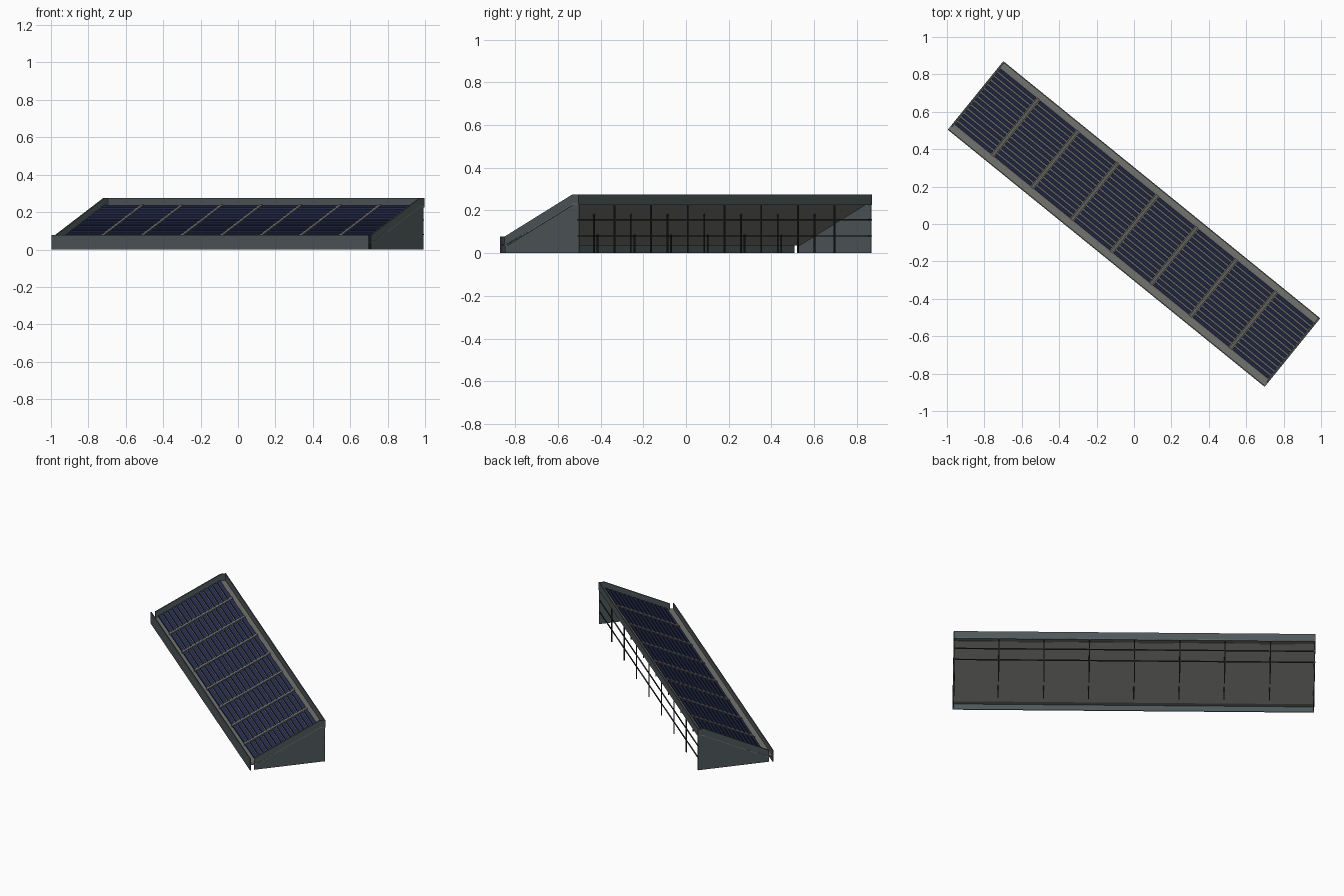
import bpy, bmesh, math
from mathutils import Matrix

if "Cube" in bpy.data.objects:
    bpy.data.objects.remove(bpy.data.objects["Cube"], do_unlink=True)

TURN = Matrix.Rotation(math.radians(-39.05), 4, 'Z')
HALF_L, HALF_W = 1.091, 0.236      # half length and half depth of the rack
BAYS = 8
BAY = 2 * HALF_L / BAYS
V0, Z0, V1, Z1 = -0.195, 0.04, 0.2, 0.23   # sloping deck, low and high edge


def material(name, rgb):
    mat = bpy.data.materials.new(name)
    mat.use_nodes = True
    mat.diffuse_color = (*rgb, 1)
    mat.node_tree.nodes["Principled BSDF"].inputs["Base Color"].default_value = (*rgb, 1)
    return mat


slate = material("slate metal", (0.08, 0.097, 0.104))
grey = material("warm grey metal", (0.17, 0.17, 0.155))
navy = material("navy cells", (0.02, 0.027, 0.075))
dark = material("dark rod", (0.025, 0.027, 0.028))


def prism(bm, profile, u0, u1):
    """Extrude a (depth, height) profile along the rack's length."""
    a = [bm.verts.new((u0, v, z)) for v, z in profile]
    b = [bm.verts.new((u1, v, z)) for v, z in profile]
    bm.faces.new(a)
    bm.faces.new(b[::-1])
    for i in range(len(a)):
        j = (i + 1) % len(a)
        bm.faces.new((a[j], a[i], b[i], b[j]))


def part(name, mat, pieces):
    bm = bmesh.new()
    for piece in pieces:
        prism(bm, *piece)
    bmesh.ops.recalc_face_normals(bm, faces=bm.faces)
    bm.transform(TURN)
    mesh = bpy.data.meshes.new(name)
    bm.to_mesh(mesh)
    bm.free()
    mesh.materials.append(mat)
    obj = bpy.data.objects.new(name, mesh)
    bpy.context.collection.objects.link(obj)


def rect(v0, v1, z0, z1):
    return [(v0, z0), (v1, z0), (v1, z1), (v0, z1)]


def deck_height(v):
    return Z0 + (v - V0) * (Z1 - Z0) / (V1 - V0)


def slope_strip(t0, t1, low, high):
    """Profile lying on the deck between fractions t0 and t1 of its depth."""
    va, vb = V0 + t0 * (V1 - V0), V0 + t1 * (V1 - V0)
    za, zb = deck_height(va), deck_height(vb)
    return [(va, za + low), (vb, zb + low), (vb, zb + high), (va, za + high)]


# Front and back edge plates
part("front_plate", slate, [(rect(-HALF_W, -HALF_W + 0.006, 0, 0.077), -HALF_L, HALF_L)])
part("back_plate", slate, [(rect(HALF_W - 0.006, HALF_W, 0.225, 0.275), -HALF_L, HALF_L)])

# Flat gutter floors along the low and high edges
part("front_gutter", grey, [(rect(-HALF_W, V0, 0.036, 0.041), -HALF_L, HALF_L)])
part("back_gutter", grey, [(rect(V1, HALF_W, 0.227, 0.232), -HALF_L, HALF_L)])

# Sloping deck and the bars between bays
part("deck", grey, [(slope_strip(0, 1, -0.005, 0), -HALF_L, HALF_L)])
seams = [(i - BAYS / 2) * BAY for i in range(1, BAYS)]
part("bay_dividers", grey,
     [(slope_strip(0, 1, 0, 0.012), u - 0.009, u + 0.009) for u in seams])

# Rows of cell slats in every bay
ROWS = 14
slats = []
for b in range(BAYS):
    start = -HALF_L + b * BAY
    for r in range(ROWS):
        strip = slope_strip((r + 0.15) / ROWS, (r + 0.85) / ROWS, 0, 0.01)
        slats.append((strip, start + 0.013, start + BAY - 0.013))
part("cell_slats", navy, slats)

# End walls with a sloping beam along their top
wall = [(-0.21, 0), (HALF_W, 0), (HALF_W, 0.228), (V1, 0.228), (-0.21, 0.036)]
beam = [(-0.21, 0.035), (V1, 0.226), (HALF_W, 0.226),
        (HALF_W, 0.275), (V1, 0.275), (-0.21, 0.077)]
for side, name in ((-1, "right"), (1, "left")):
    outer = side * HALF_L
    part(name + "_end_wall", slate, [(wall, outer - side * 0.008, outer - side * 0.004)])
    part(name + "_end_beam", slate, [(beam, outer - side * 0.01, outer)])

# Three rows of thin posts below the bay dividers
R = 0.003
for name, v in (("back_posts", HALF_W - 0.004), ("middle_posts", 0.11), ("front_posts", -0.09)):
    top = min(deck_height(v), Z1) - 0.003
    part(name, dark, [(rect(v - R, v + R, 0, top), u - R, u + R) for u in seams])

# Two rails across the open back
part("back_rails", dark,
     [(rect(HALF_W - 0.007, HALF_W - 0.001, z - R, z + R), -HALF_L, HALF_L)
      for z in (0.08, 0.157)])
